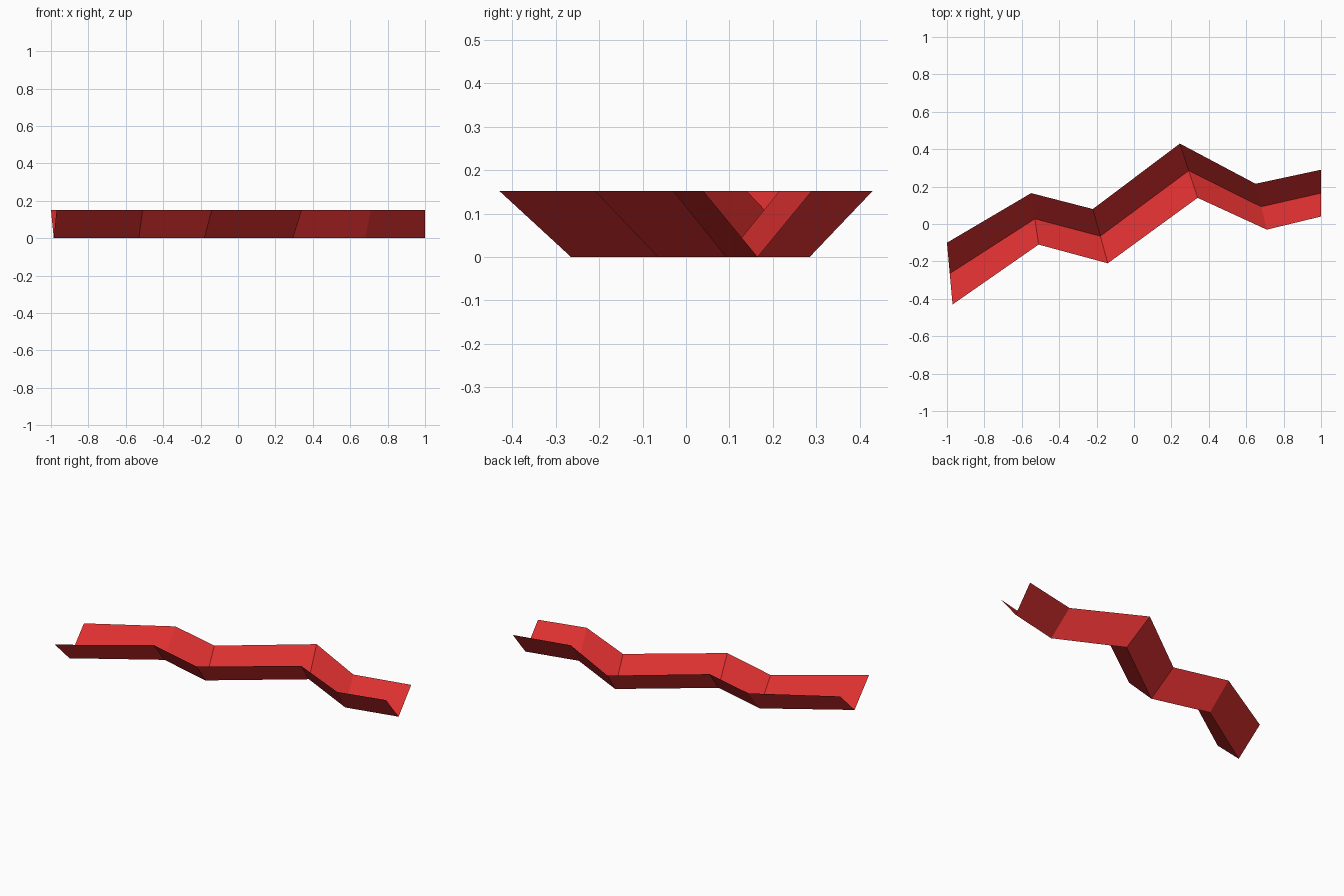
import bpy
import bmesh
from mathutils import Vector

cube = bpy.data.objects.get("Cube")
if cube:
    bpy.data.objects.remove(cube, do_unlink=True)

HEIGHT = 0.152

# Plan of the zigzag channel: front rim and back rim at each fold
front_rim = [(-0.97, -0.43), (-0.51, -0.11), (-0.14, -0.21),
             (0.34, 0.14), (0.71, -0.03), (1.0, 0.04)]
back_rim = [(-1.0, -0.10), (-0.55, 0.165), (-0.22, 0.08),
            (0.245, 0.43), (0.65, 0.215), (1.0, 0.29)]

# Single red material
red = bpy.data.materials.new("red")
red.use_nodes = True
colour = (0.74, 0.03, 0.03, 1.0)
red.diffuse_color = colour
red.node_tree.nodes["Principled BSDF"].inputs["Base Color"].default_value = colour

# V-shaped sections: front rim, valley on the ground, back rim
bm = bmesh.new()
sections = []
for f, b in zip(front_rim, back_rim):
    front = Vector((*f, HEIGHT))
    back = Vector((*b, HEIGHT))
    valley = (front + back) / 2
    valley.z = 0
    sections.append([bm.verts.new(p) for p in (front, valley, back)])

# Sloping walls between neighbouring sections
for s, t in zip(sections, sections[1:]):
    for k in range(2):
        bm.faces.new((s[k], t[k], t[k + 1], s[k + 1]))

mesh = bpy.data.meshes.new("folded_channel")
bm.to_mesh(mesh)
bm.free()
mesh.materials.append(red)
channel = bpy.data.objects.new("folded_channel", mesh)
bpy.context.collection.objects.link(channel)
